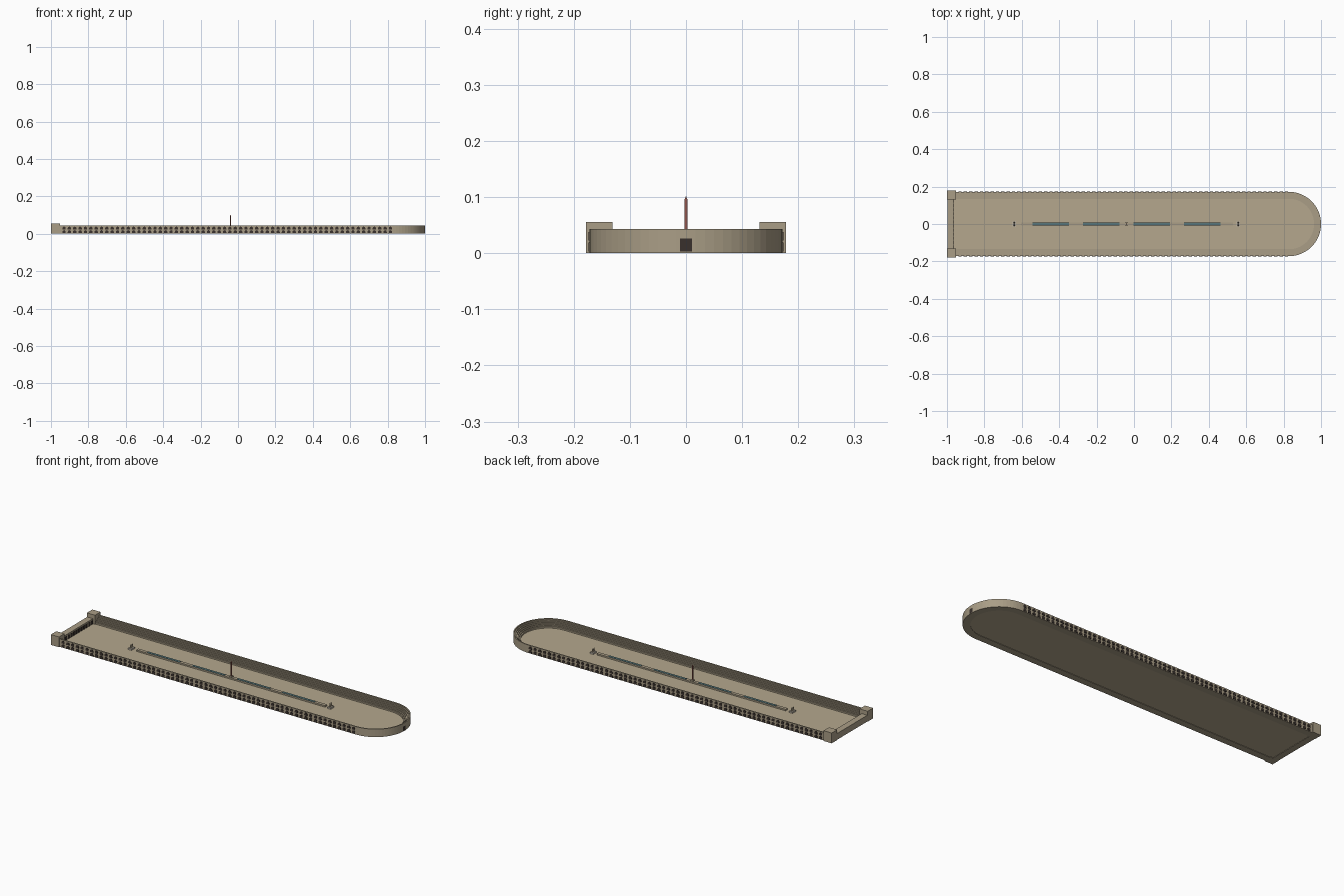
import bpy, bmesh, math

if "Cube" in bpy.data.objects:
    bpy.data.objects.remove(bpy.data.objects["Cube"])

def mat(name, c):
    m = bpy.data.materials.new(name)
    m.diffuse_color = (*c, 1)
    m.use_nodes = True
    m.node_tree.nodes["Principled BSDF"].inputs["Base Color"].default_value = m.diffuse_color
    return m

STONE = mat("stone", (0.40, 0.34, 0.24))
SAND = mat("sand", (0.46, 0.39, 0.27))
DARK = mat("opening", (0.04, 0.03, 0.025))
WATER = mat("water", (0.10, 0.19, 0.20))
GRANITE = mat("red_granite", (0.28, 0.09, 0.07))
PALE = mat("pale_stone", (0.55, 0.5, 0.42))

X0, XC, R, SEG = -0.955, 0.828, 0.172, 32   # straight start, bend centre, outer radius

def finish(name, bm, m):
    bmesh.ops.recalc_face_normals(bm, faces=bm.faces)
    me = bpy.data.meshes.new(name)
    bm.to_mesh(me)
    bm.free()
    me.materials.append(m)
    ob = bpy.data.objects.new(name, me)
    bpy.context.collection.objects.link(ob)
    return ob

def add_box(bm, x0, x1, y0, y1, z0, z1):
    v = bmesh.ops.create_cube(bm, size=1)["verts"]
    for p in v:
        p.co = ((x0 + x1) / 2 + p.co.x * (x1 - x0), (y0 + y1) / 2 + p.co.y * (y1 - y0),
                (z0 + z1) / 2 + p.co.z * (z1 - z0))

def box(name, m, *dims):
    bm = bmesh.new()
    add_box(bm, *dims)
    return finish(name, bm, m)

def add_cone(bm, x, y, z0, z1, r1, r2, n, turn=0.0):
    v = bmesh.ops.create_cone(bm, cap_ends=True, segments=n, radius1=r1, radius2=r2, depth=z1 - z0)["verts"]
    c, s = math.cos(turn), math.sin(turn)
    for p in v:
        p.co = (x + p.co.x * c - p.co.y * s, y + p.co.x * s + p.co.y * c, (z0 + z1) / 2 + p.co.z)

def u_path(r):
    arc = [-math.pi / 2 + math.pi * i / SEG for i in range(SEG + 1)]
    return [(X0, -r)] + [(XC + r * math.cos(a), r * math.sin(a)) for a in arc] + [(X0, r)]

def add_arch(bm, x, y0, y1, z0, z1, w):
    # round-headed opening as a prism through y
    h = w / 2
    prof = [(x - h, z0), (x + h, z0)]
    prof += [(x + h * math.cos(math.pi * i / 6), z1 - h + h * math.sin(math.pi * i / 6)) for i in range(7)]
    f = bm.faces.new([bm.verts.new((px, y0, pz)) for px, pz in prof])
    ext = bmesh.ops.extrude_face_region(bm, geom=[f])["geom"]
    for g in ext:
        if isinstance(g, bmesh.types.BMVert):
            g.co.y = y1

# Arena floor
bm = bmesh.new()
f = bm.faces.new([bm.verts.new((x, y, 0.002)) for x, y in u_path(0.137)])
ext = bmesh.ops.extrude_face_region(bm, geom=[f])["geom"]
for g in ext:
    if isinstance(g, bmesh.types.BMVert):
        g.co.z = 0.006
finish("arena_floor", bm, SAND)

# Stepped seating swept around the U
profile = [(R, 0), (R, 0.043), (R - 0.006, 0.043)]
STEPS, r_in = 5, 0.135
run, rise = (R - 0.006 - r_in) / STEPS, (0.043 - 0.014) / STEPS
for i in range(STEPS):
    r, z = R - 0.006 - i * run, 0.043 - (i + 1) * rise
    profile += [(r, z), (r - run, z)]
profile.append((r_in, 0))
bm = bmesh.new()
rows = [[bm.verts.new((x, y, z)) for x, y in u_path(r)] for r, z in profile]
for a, b in zip(rows, rows[1:] + rows[:1]):
    for i in range(len(a) - 1):
        bm.faces.new((a[i], a[i + 1], b[i + 1], b[i]))
bm.faces.new([row[0] for row in rows])
bm.faces.new([row[-1] for row in rows])
finish("seating", bm, STONE)

# Two storeys of arches on both long sides
N = 62
bm = bmesh.new()
for side in (-1, 1):
    for i in range(N):
        x = -0.93 + i * (1.745 / (N - 1))
        for z0, z1 in ((0.003, 0.019), (0.023, 0.038)):
            add_arch(bm, x, side * (R - 0.003), side * (R + 0.002), z0, z1, 0.018)
finish("facade_arches", bm, DARK)

# Gate through the rounded end
box("end_gate", DARK, 0.985, 1.0, -0.011, 0.011, 0.003, 0.026)

# Corner towers and starting gates
for side, label in ((-1, "front"), (1, "back")):
    y = sorted((side * 0.131, side * 0.178))
    box("tower_" + label, STONE, -1.0, -0.951, y[0], y[1], 0, 0.056)
box("starting_gate_wall", STONE, -0.998, -0.964, -0.135, 0.135, 0, 0.034)
box("arena_threshold", SAND, -0.966, -0.95, -0.135, 0.135, 0.002, 0.006)
bm = bmesh.new()
for i in range(12):
    y = -0.121 + i * 0.022
    add_box(bm, -0.968, -0.962, y - 0.007, y + 0.007, 0.006, 0.026)
finish("starting_gates", bm, DARK)

# Central barrier with water basins
box("central_barrier", STONE, -0.605, 0.53, -0.009, 0.009, 0.004, 0.014)
bm = bmesh.new()
for x in (-0.445, -0.175, 0.095, 0.365):
    add_box(bm, x - 0.097, x + 0.097, -0.007, 0.007, 0.012, 0.0155)
finish("water_basins", bm, WATER)

# Obelisk
box("obelisk_base", STONE, -0.047, -0.033, -0.007, 0.007, 0.012, 0.022)
bm = bmesh.new()
add_cone(bm, -0.04, 0, 0.022, 0.096, 0.0045, 0.0034, 4, math.pi / 4)
add_cone(bm, -0.04, 0, 0.096, 0.102, 0.0034, 0.0, 4, math.pi / 4)
finish("obelisk", bm, GRANITE)

# Turning posts: plinth with three cones at each end
for x, label in ((-0.64, "west"), (0.557, "east")):
    box("turning_post_base_" + label, PALE, x - 0.010, x + 0.010, -0.014, 0.014, 0.004, 0.014)
    bm = bmesh.new()
    for y in (-0.008, 0, 0.008):
        add_cone(bm, x, y, 0.014, 0.034, 0.004, 0.0008, 10)
    finish("turning_posts_" + label, bm, STONE)
